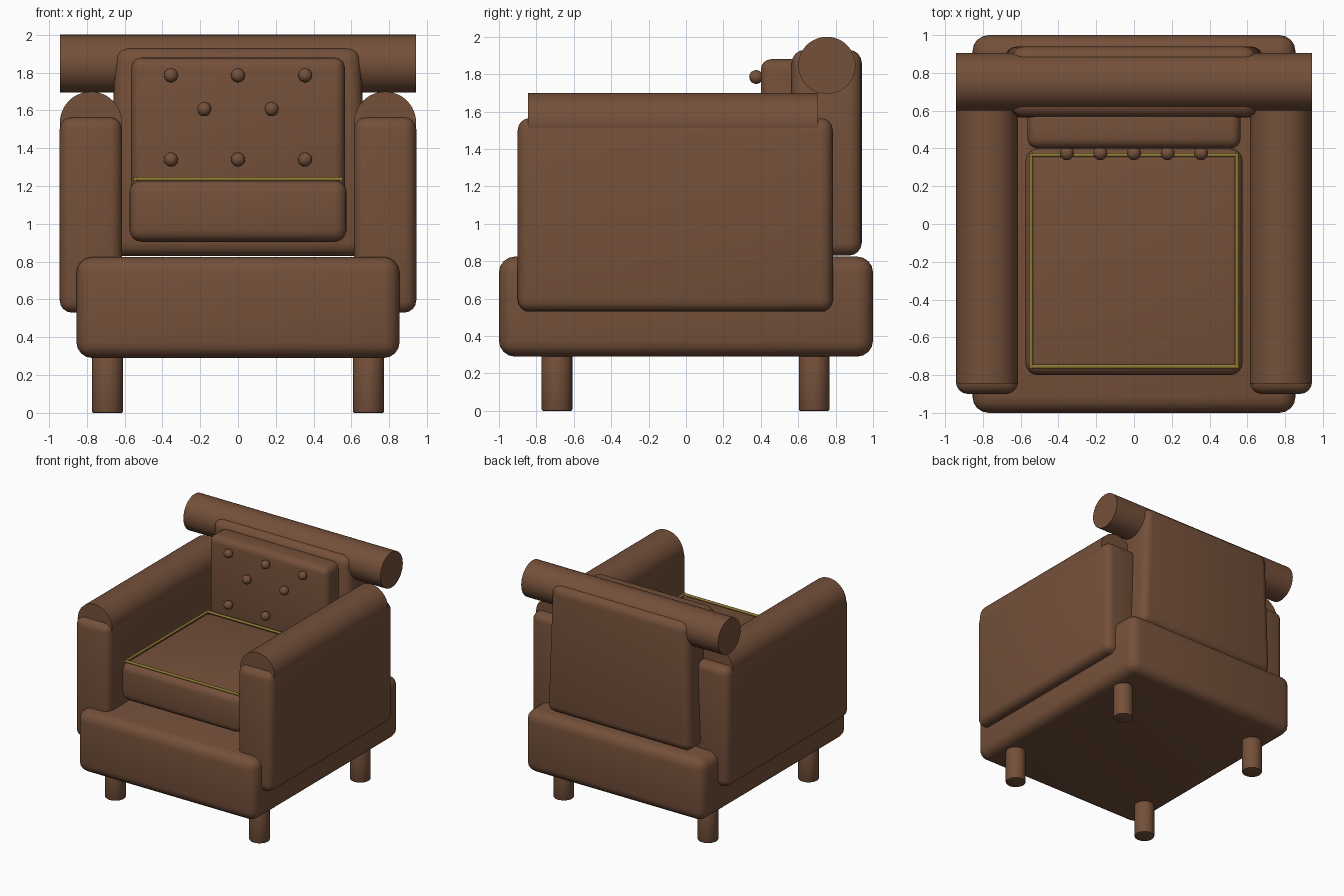
import bpy
import math

if "Cube" in bpy.data.objects:
    bpy.data.objects.remove(bpy.data.objects["Cube"])


def material(name, rgb):
    m = bpy.data.materials.new(name)
    m.diffuse_color = (*rgb, 1)
    m.use_nodes = True
    m.node_tree.nodes["Principled BSDF"].inputs["Base Color"].default_value = m.diffuse_color
    return m


leather = material("brown leather", (0.175, 0.08, 0.042))
gold = material("gold piping", (0.27, 0.19, 0.035))


def finish(name, mat, bevel=0, segments=4, angle=40):
    ob = bpy.context.object
    ob.name = name
    ob.data.materials.append(mat)
    if bevel:
        mod = ob.modifiers.new("soft edges", 'BEVEL')
        mod.width = bevel
        mod.segments = segments
        mod.limit_method = 'ANGLE'
        mod.angle_limit = math.radians(40)
        bpy.ops.object.modifier_apply(modifier=mod.name)
    bpy.ops.object.shade_smooth_by_angle(angle=math.radians(angle))
    return ob


def box(name, x, y, z, bevel, taper=1.0):
    """Rounded box from (min, max) ranges; taper scales the top width."""
    bpy.ops.mesh.primitive_cube_add(size=1)
    ob = bpy.context.object
    for v in ob.data.vertices:
        c = v.co.copy()
        v.co = [(r[0] + r[1]) / 2 + c[i] * (r[1] - r[0])
                for i, r in enumerate((x, y, z))]
        if c.z > 0:
            v.co.x *= taper
    return finish(name, leather, bevel)


def rod(name, loc, radius, length, axis, mat=leather, bevel=0, sides=48):
    rot = {'x': (0, math.pi / 2, 0), 'y': (math.pi / 2, 0, 0), 'z': (0, 0, 0)}[axis]
    bpy.ops.mesh.primitive_cylinder_add(vertices=sides, radius=radius, depth=length,
                                        location=loc, rotation=rot)
    return finish(name, mat, bevel, 2)


# Base, backrest and cushions
box("base", (-0.855, 0.855), (-1, 1), (0.29, 0.825), 0.085)
box("backrest", (-0.69, 0.69), (0.565, 0.94), (0.83, 1.93), 0.07, 0.94)
box("seat_cushion", (-0.575, 0.575), (-0.8, 0.4), (0.905, 1.23), 0.065)
box("back_cushion", (-0.565, 0.565), (0.4, 0.62), (1.08, 1.88), 0.055)

# Rolled headrest across the back
rod("back_roll", (0, 0.753, 1.847), 0.153, 1.885, 'x')

# Arms with rolled tops, and legs
for side, s in (("left", -1), ("right", 1)):
    xr = sorted((s * 0.613, s * 0.943))
    box(side + "_arm", xr, (-0.9, 0.785), (0.53, 1.565), 0.065)
    rod(side + "_arm_roll", (s * 0.778, -0.07, 1.535), 0.164, 1.55, 'y')
    for end, y in (("front", -0.69), ("back", 0.685)):
        rod(f"{side}_{end}_leg", (s * 0.69, y, 0.155), 0.082, 0.31, 'z', bevel=0.008)

# Gold piping around the seat top
for s in (-1, 1):
    rod("piping_side", (s * 0.545, -0.195, 1.237), 0.011, 1.14, 'y', gold, sides=12)
    rod("piping_end", (0, -0.195 + s * 0.56, 1.237), 0.011, 1.11, 'x', gold, sides=12)

# Tufting buttons
for z, xs in ((1.785, (-0.355, 0, 0.355)), (1.607, (-0.178, 0.178)),
              (1.34, (-0.355, 0, 0.355))):
    for x in xs:
        bpy.ops.mesh.primitive_uv_sphere_add(segments=24, ring_count=12, radius=0.037,
                                             location=(x, 0.375, z))
        finish("button", leather)
